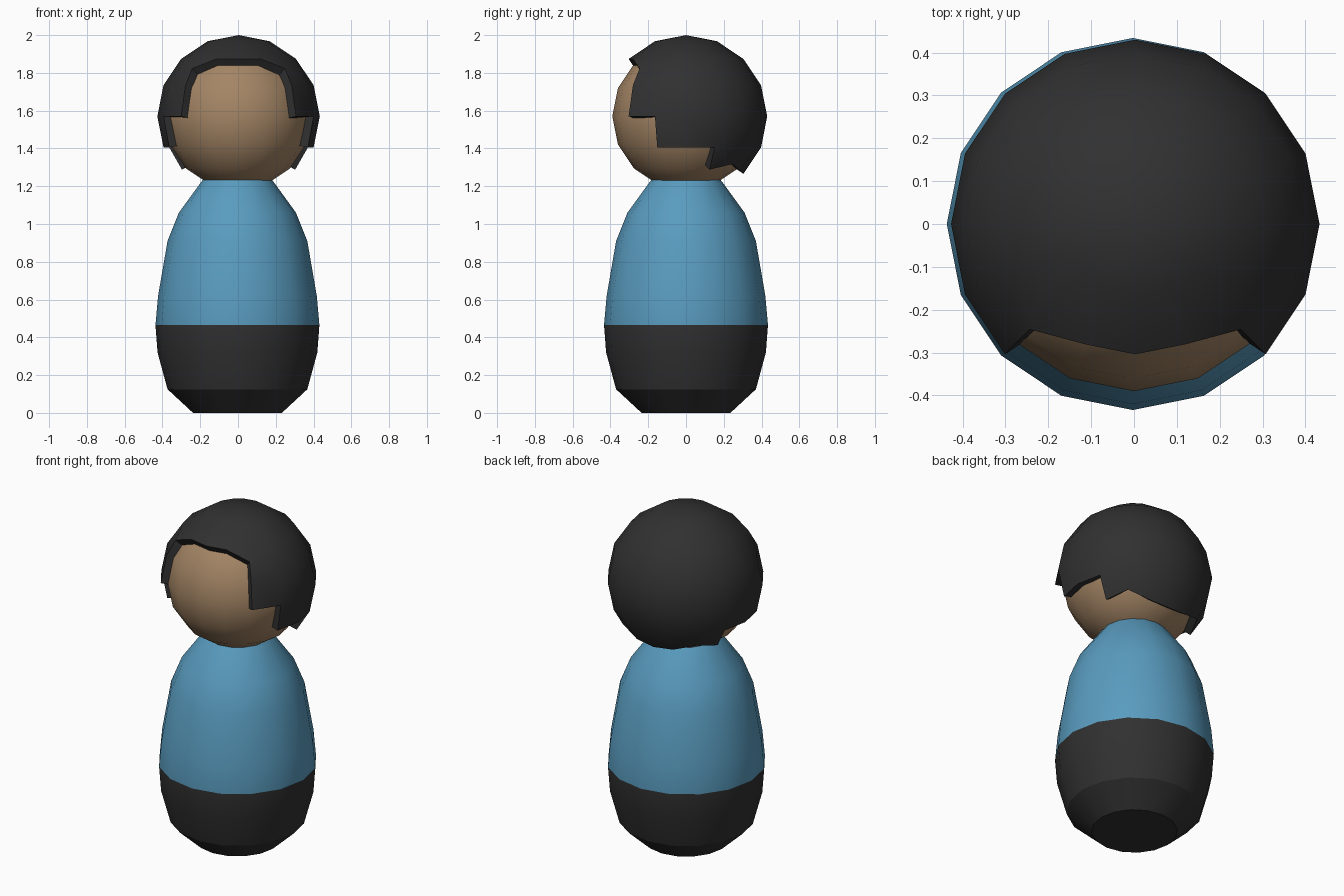
import bpy, bmesh, math
from math import radians, degrees, sin, cos, atan2, asin

cube = bpy.data.objects.get("Cube")
if cube:
    bpy.data.objects.remove(cube)

SIDES = 16
HEAD_Z = 1.57
HAIR_R = 0.43


def material(name, rgb):
    mat = bpy.data.materials.new(name)
    mat.use_nodes = True
    colour = (*rgb, 1)
    mat.diffuse_color = colour
    mat.node_tree.nodes["Principled BSDF"].inputs["Base Color"].default_value = colour
    return mat


def add_object(name, bm, location, mats):
    bmesh.ops.recalc_face_normals(bm, faces=bm.faces)
    mesh = bpy.data.meshes.new(name)
    bm.to_mesh(mesh)
    bm.free()
    obj = bpy.data.objects.new(name, mesh)
    obj.location = location
    for mat in mats:
        mesh.materials.append(mat)
    bpy.context.collection.objects.link(obj)
    return obj


def smooth(obj):
    bpy.ops.object.select_all(action="DESELECT")
    obj.select_set(True)
    bpy.context.view_layer.objects.active = obj
    for mod in list(obj.modifiers):
        bpy.ops.object.modifier_apply(modifier=mod.name)
    bpy.ops.object.shade_smooth_by_angle(angle=radians(30))


def sphere(radius):
    bm = bmesh.new()
    bmesh.ops.create_uvsphere(bm, u_segments=SIDES, v_segments=8, radius=radius)
    return bm


def turn_and_height(co):
    """Degrees round from the front (either side), and degrees above the equator."""
    return abs(degrees(atan2(co.x, -co.y))), degrees(asin(max(-1, min(1, co.z / co.length))))


charcoal = material("charcoal", (0.03, 0.03, 0.03))
blue = material("shirt blue", (0.1, 0.33, 0.52))
skin = material("skin", (0.37, 0.235, 0.13))

# Body: turned profile, trousers below the waist and shirt above
WAIST = 0.465
profile = [(0.235, 0), (0.37, 0.125), (0.423, 0.32), (0.434, WAIST), (0.42, 0.62),
           (0.37, 0.91), (0.31, 1.06), (0.19, 1.225), (0.15, 1.27)]
bm = bmesh.new()
rings = []
for r, z in profile:
    angles = [math.tau * i / SIDES for i in range(SIDES)]
    rings.append([bm.verts.new((r * cos(a), r * sin(a), z)) for a in angles])
for low, high in zip(rings, rings[1:]):
    for i in range(SIDES):
        j = (i + 1) % SIDES
        bm.faces.new((low[i], low[j], high[j], high[i]))
bm.faces.new(rings[0])
bm.faces.new(rings[-1])
for face in bm.faces:
    face.material_index = int(face.calc_center_median().z > WAIST)
smooth(add_object("body", bm, (-0.003, 0, 0), [charcoal, blue]))

# Head
smooth(add_object("head", sphere(0.39), (0, 0, HEAD_Z), [skin]))


# Hair: spherical cap whose lower edge steps down from the brow to the nape
def hair_edge(turn):
    for limit, height in ((45, 45), (67.5, 0), (112.5, -22.5)):
        if turn < limit:
            return height
    return -45


bm = sphere(HAIR_R)
bare = []
for face in bm.faces:
    turn, height = turn_and_height(face.calc_center_median())
    if height < hair_edge(turn):
        bare.append(face)
bmesh.ops.delete(bm, geom=bare, context="FACES")

# Shape the brow corners and the nape by sliding edge points up or down
slides = {(45, 45): 36, (112.5, -45): -41, (135, -45): -36, (157.5, -45): -43}
for vert in bm.verts:
    turn, height = turn_and_height(vert.co)
    for (t, h), new_height in slides.items():
        if abs(turn - t) < 1 and abs(height - h) < 1:
            scale = cos(radians(new_height)) / cos(radians(h))
            vert.co.x *= scale
            vert.co.y *= scale
            vert.co.z = HAIR_R * sin(radians(new_height))
hair = add_object("hair", bm, (0.003, 0, HEAD_Z), [charcoal])
shell = hair.modifiers.new("thickness", "SOLIDIFY")
shell.thickness = 0.07
shell.offset = -1
smooth(hair)
